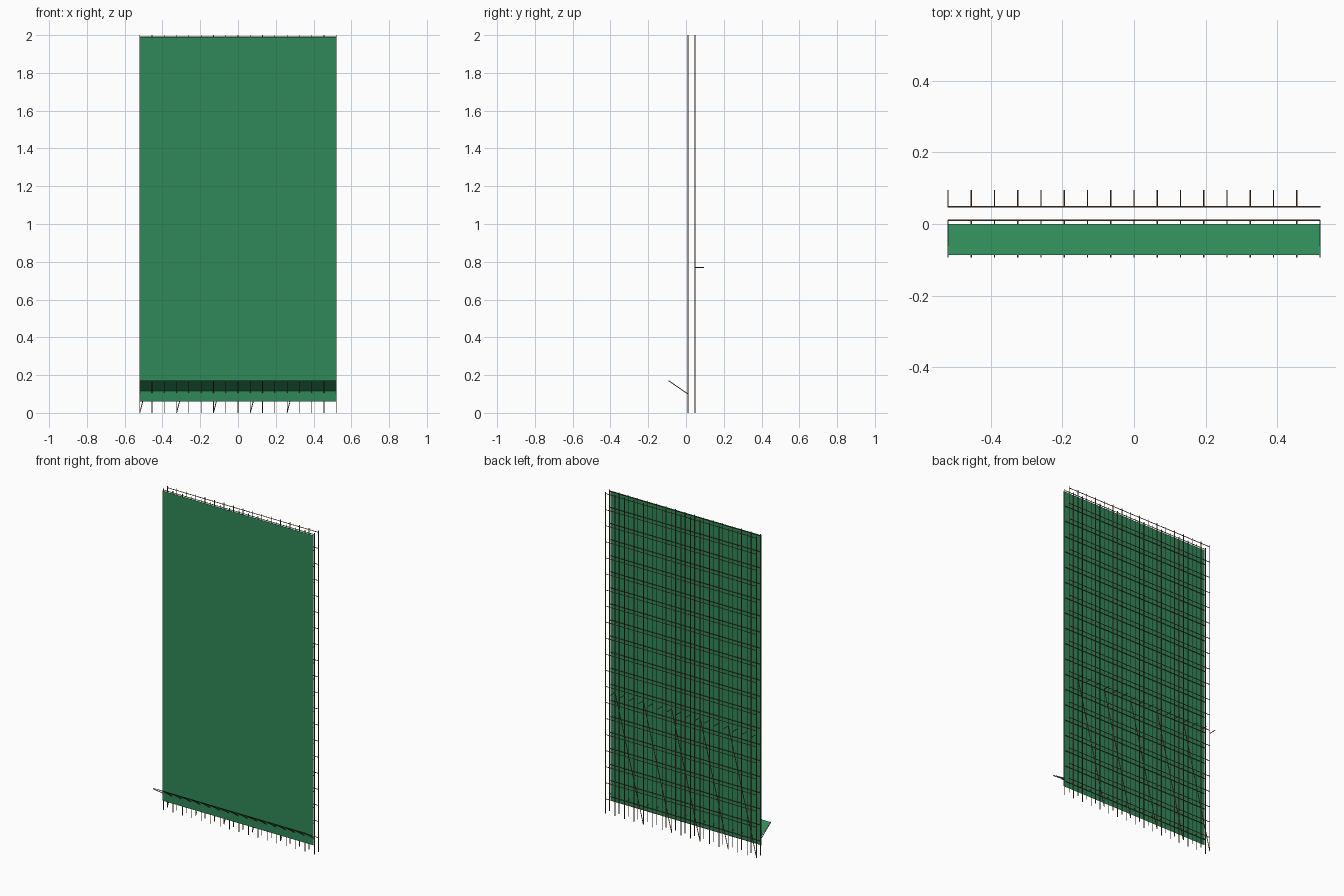
import bpy, bmesh
from mathutils import Vector, Matrix

if "Cube" in bpy.data.objects:
    bpy.data.objects.remove(bpy.data.objects["Cube"])

W = 0.52          # half width
STEP = 0.065      # vertical wire spacing
R = 0.0022        # wire radius
XS = [-W + STEP * i for i in range(17)]
ZS = [0.09 + 0.1 * i for i in range(20)]


def material(name, color):
    m = bpy.data.materials.new(name)
    m.diffuse_color = color
    m.use_nodes = True
    m.node_tree.nodes["Principled BSDF"].inputs["Base Color"].default_value = m.diffuse_color
    return m


STEEL = material("rusty_steel", (0.16, 0.09, 0.05, 1))
GREEN = material("green_mat", (0.03, 0.25, 0.10, 1))


def finish(name, bm, mat):
    me = bpy.data.meshes.new(name)
    bm.to_mesh(me)
    bm.free()
    me.materials.append(mat)
    ob = bpy.data.objects.new(name, me)
    bpy.context.collection.objects.link(ob)
    return ob


def wires(name, segments):
    """Six-sided rods between pairs of points."""
    bm = bmesh.new()
    for a, b in segments:
        a, b = Vector(a), Vector(b)
        d = b - a
        mat = Matrix.Translation((a + b) / 2) @ d.to_track_quat('Z', 'Y').to_matrix().to_4x4()
        bmesh.ops.create_cone(bm, cap_ends=True, segments=6, radius1=R, radius2=R,
                              depth=d.length, matrix=mat)
    return finish(name, bm, STEEL)


def sheet(name, profile):
    """Flat sheet spanning the full width between two (y, z) points."""
    bm = bmesh.new()
    (y0, z0), (y1, z1) = profile
    bm.faces.new([bm.verts.new(p) for p in
                  ((-W, y0, z0), (W, y0, z0), (W, y1, z1), (-W, y1, z1))])
    return finish(name, bm, GREEN)


# Front and rear welded grids
for name, y in (("front_grid", 0.010), ("rear_grid", 0.048)):
    wires(name, [((x, y, 0), (x, y, 2)) for x in XS]
          + [((-W, y, z), (W, y, z)) for z in ZS])

# Green facing sheet and its tilted lower flap
sheet("facing_sheet", ((0.0, 0.06), (0.0, 1.99)))
sheet("lower_flap", ((0.0, 0.116), (-0.087, 0.172)))

# Tilted wires carrying the flap
wires("flap_wires", [((x, 0.010, 0.10), (x, -0.093, 0.171)) for x in XS])

# Hooks on the rear grid
wires("rear_hooks", [((x, 0.048, 0.77), (x, 0.095, 0.77)) for x in XS[:-1]])

# Slanted braces lying in the rear grid
wires("braces", [((x, 0.048, 0.0), (x + 3 * STEP, 0.048, 0.77)) for x in XS[:-3:3]])
